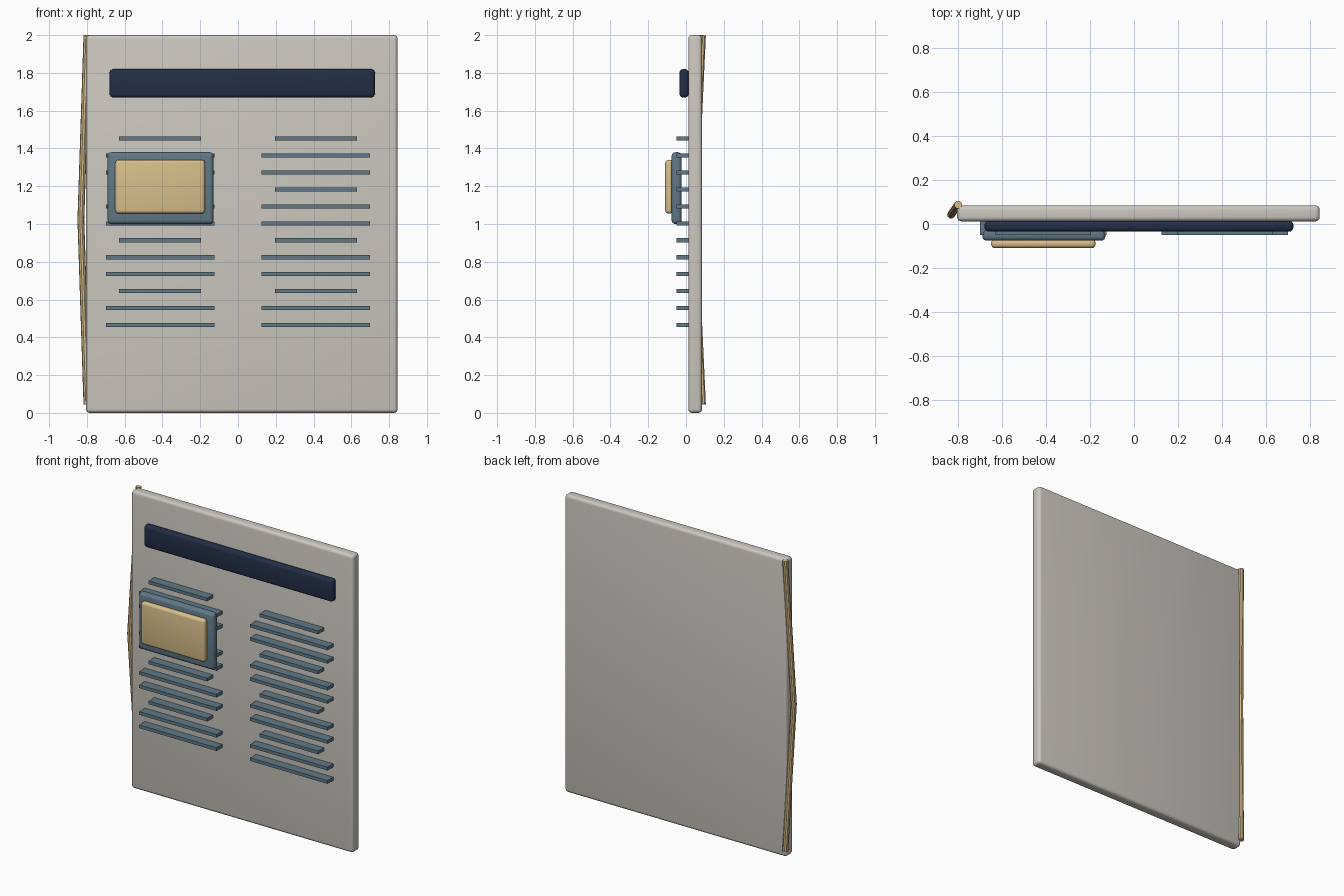
import bpy
import math

cube = bpy.data.objects.get("Cube")
if cube:
    bpy.data.objects.remove(cube, do_unlink=True)


def material(name, srgb):
    color = [((c / 255 + 0.055) / 1.055) ** 2.4 for c in srgb] + [1]
    mat = bpy.data.materials.new(name)
    mat.use_nodes = True
    mat.diffuse_color = color
    mat.node_tree.nodes["Principled BSDF"].inputs["Base Color"].default_value = color
    return mat


paper = material("warm grey paper", (204, 200, 192))
navy = material("dark navy", (35, 46, 70))
slate = material("slate blue", (98, 121, 134))
tan = material("pale tan", (217, 191, 139))


def box(name, x, y, z, mat, bevel=0):
    """Box spanning the (min, max) ranges x, y and z, with optional rounded edges."""
    spans = (x, y, z)
    bpy.ops.mesh.primitive_cube_add(size=1, location=[(a + b) / 2 for a, b in spans])
    ob = bpy.context.object
    ob.name = name
    ob.scale = [b - a for a, b in spans]
    bpy.ops.object.transform_apply(location=False, rotation=False, scale=True)
    ob.data.materials.append(mat)
    if bevel:
        mod = ob.modifiers.new("rounded edges", "BEVEL")
        mod.width = bevel
        mod.segments = 4
        bpy.ops.object.modifier_apply(modifier=mod.name)
        bpy.ops.object.shade_smooth_by_angle(angle=math.radians(35))
    return ob


# Sheet, headline bar and framed picture
box("page", (-0.805, 0.845), (0.012, 0.085), (0, 2), paper, 0.02)
box("headline_bar", (-0.68, 0.725), (-0.035, 0.015), (1.67, 1.82), navy, 0.02)
box("picture_frame", (-0.69, -0.13), (-0.076, -0.023), (1.0, 1.38), slate, 0.02)
box("picture", (-0.65, -0.175), (-0.11, -0.068), (1.055, 1.34), tan, 0.018)

# Two columns of text lines, every third one shorter
for side, center in (("right", -0.4125), ("left", 0.4125)):
    for row in range(12):
        half = 0.2175 if row % 3 == 0 else 0.2875
        z = 1.452 - row * 0.0897
        box(f"{side}_text_line_{row + 1}", (center - half, center + half),
            (-0.049, 0.013), (z - 0.011, z + 0.011), slate)

# Bent rod along the page edge
curve = bpy.data.curves.new("edge_rod", "CURVE")
curve.dimensions = "3D"
curve.bevel_depth = 0.018
curve.bevel_resolution = 3
curve.use_fill_caps = True
path = curve.splines.new("POLY")
path.points.add(2)
points = ((-0.8, 0.088, 1.999), (-0.832, 0.043, 1.022), (-0.8, 0.088, 0.045))
for point, co in zip(path.points, points):
    point.co = (*co, 1)
curve.materials.append(tan)
rod = bpy.data.objects.new("edge_rod", curve)
bpy.context.collection.objects.link(rod)
bpy.ops.object.select_all(action="DESELECT")
rod.select_set(True)
bpy.context.view_layer.objects.active = rod
bpy.ops.object.convert(target="MESH")
bpy.ops.object.shade_smooth_by_angle(angle=math.radians(35))
